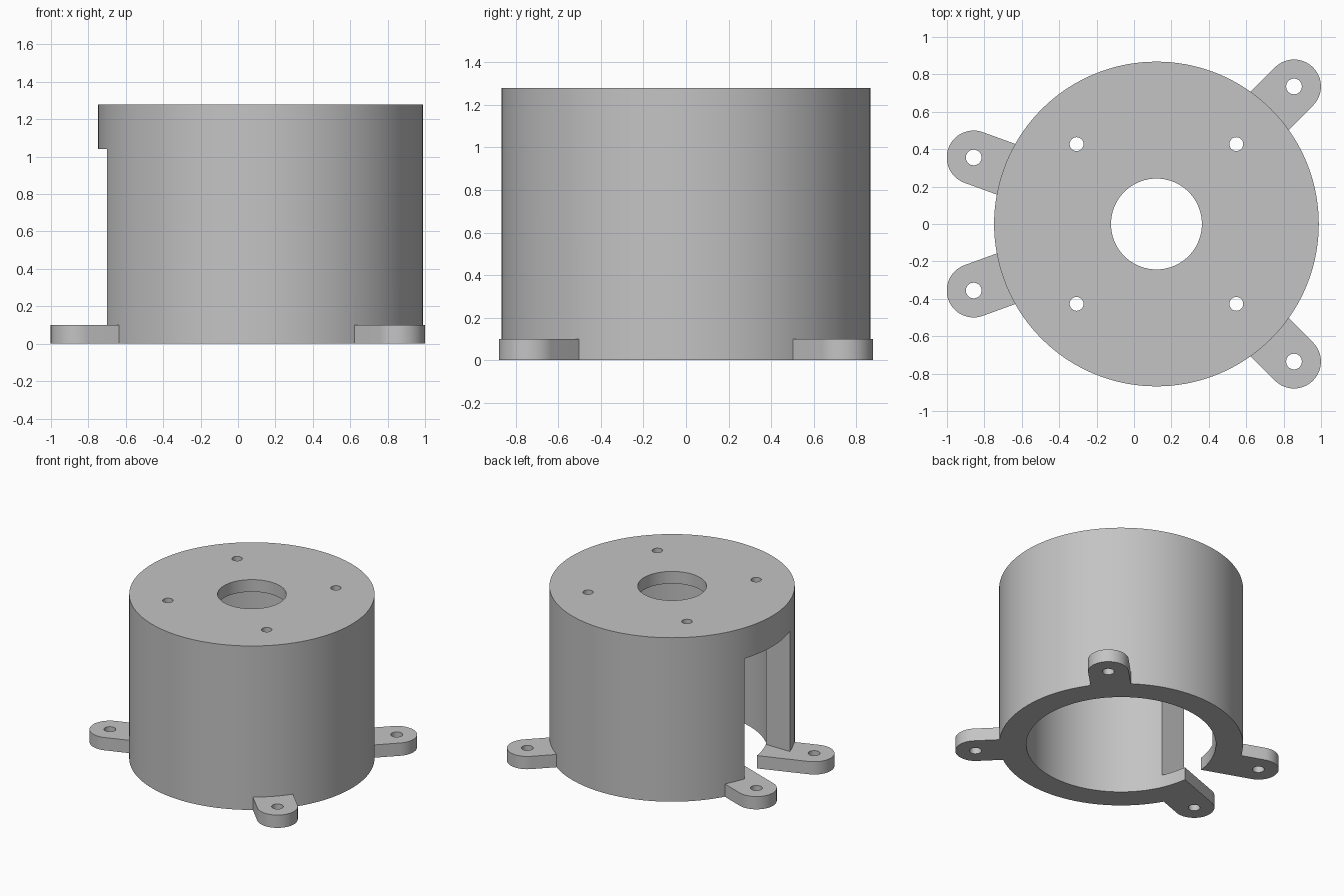
import bpy, bmesh, math
from mathutils import Matrix

if "Cube" in bpy.data.objects:
    bpy.data.objects.remove(bpy.data.objects["Cube"], do_unlink=True)

CX = 0.12             # housing axis
R_OUT, R_IN = 0.868, 0.675
HEIGHT, PLATE = 1.28, 0.095
SLOT_HALF, SLOT_TOP = 0.28, 1.04
LUG_DIST, LUG_R, LUG_H = 1.04, 0.144, 0.10


def prism(name, outline, z0, z1):
    """Extrude a closed counter-clockwise outline from z0 to z1."""
    bm = bmesh.new()
    face = bm.faces.new([bm.verts.new((x, y, z0)) for x, y in outline])
    ext = bmesh.ops.extrude_face_region(bm, geom=[face])
    verts = [v for v in ext["geom"] if isinstance(v, bmesh.types.BMVert)]
    bmesh.ops.translate(bm, verts=verts, vec=(0, 0, z1 - z0))
    bmesh.ops.recalc_face_normals(bm, faces=bm.faces)
    mesh = bpy.data.meshes.new(name)
    bm.to_mesh(mesh)
    bm.free()
    obj = bpy.data.objects.new(name, mesh)
    bpy.context.collection.objects.link(obj)
    return obj


def arc(x, y, r, a0, a1, n):
    return [(x + r * math.cos(a0 + (a1 - a0) * i / n),
             y + r * math.sin(a0 + (a1 - a0) * i / n)) for i in range(n)]


def disc(name, x, y, r, z0, z1, n=48):
    return prism(name, arc(x, y, r, 0, math.tau, n), z0, z1)


def combine(target, tool, operation):
    """Apply a boolean and remove the tool object."""
    tool.hide_render = True
    mod = target.modifiers.new(tool.name, "BOOLEAN")
    mod.operation, mod.solver, mod.object = operation, "EXACT", tool
    bpy.ops.object.select_all(action="DESELECT")
    bpy.context.view_layer.objects.active = target
    target.select_set(True)
    bpy.ops.object.modifier_apply(modifier=mod.name)
    bpy.data.objects.remove(tool, do_unlink=True)


# Round body with the side opening
housing = disc("housing", CX, 0, R_OUT, 0, HEIGHT, 144)
slot = prism("slot_cutter", [(CX - 1.1, -SLOT_HALF), (CX - 0.3, -SLOT_HALF),
                             (CX - 0.3, SLOT_HALF), (CX - 1.1, SLOT_HALF)], -0.1, SLOT_TOP)
combine(housing, slot, "DIFFERENCE")

# Mounting lugs, radial, with rounded ends
lug_angles = [math.radians(a) for a in (45, -45, 160, -160)]
for a in lug_angles:
    outline = [(0.5, -LUG_R)] + arc(LUG_DIST, 0, LUG_R, -math.pi / 2, math.pi / 2, 32)
    outline += [(LUG_DIST, LUG_R), (0.5, LUG_R)]
    lug = prism("mounting_lug", outline, 0, LUG_H)
    lug.data.transform(Matrix.Translation((CX, 0, 0)) @ Matrix.Rotation(a, 4, "Z"))
    combine(housing, lug, "UNION")

# Inner cavity and centre bore
combine(housing, disc("cavity_cutter", CX, 0, R_IN, -0.1, HEIGHT - PLATE, 144), "DIFFERENCE")
combine(housing, disc("bore_cutter", CX, 0, 0.243, 1.0, 1.5, 72), "DIFFERENCE")

# Screw holes in the top plate and in the lugs
for sx in (-1, 1):
    for sy in (-1, 1):
        hole = disc("top_hole_cutter", CX + sx * 0.427, sy * 0.427, 0.037, 1.0, 1.5, 32)
        combine(housing, hole, "DIFFERENCE")
for a in lug_angles:
    hole = disc("lug_hole_cutter", CX + LUG_DIST * math.cos(a), LUG_DIST * math.sin(a),
                0.042, -0.1, 0.3, 32)
    combine(housing, hole, "DIFFERENCE")

# Plain grey finish
grey = bpy.data.materials.new("light_grey")
grey.use_nodes = True
colour = (0.55, 0.55, 0.55, 1)
grey.diffuse_color = colour
grey.node_tree.nodes["Principled BSDF"].inputs["Base Color"].default_value = colour
housing.data.materials.clear()
housing.data.materials.append(grey)
bpy.ops.object.shade_smooth_by_angle(angle=math.radians(25))
